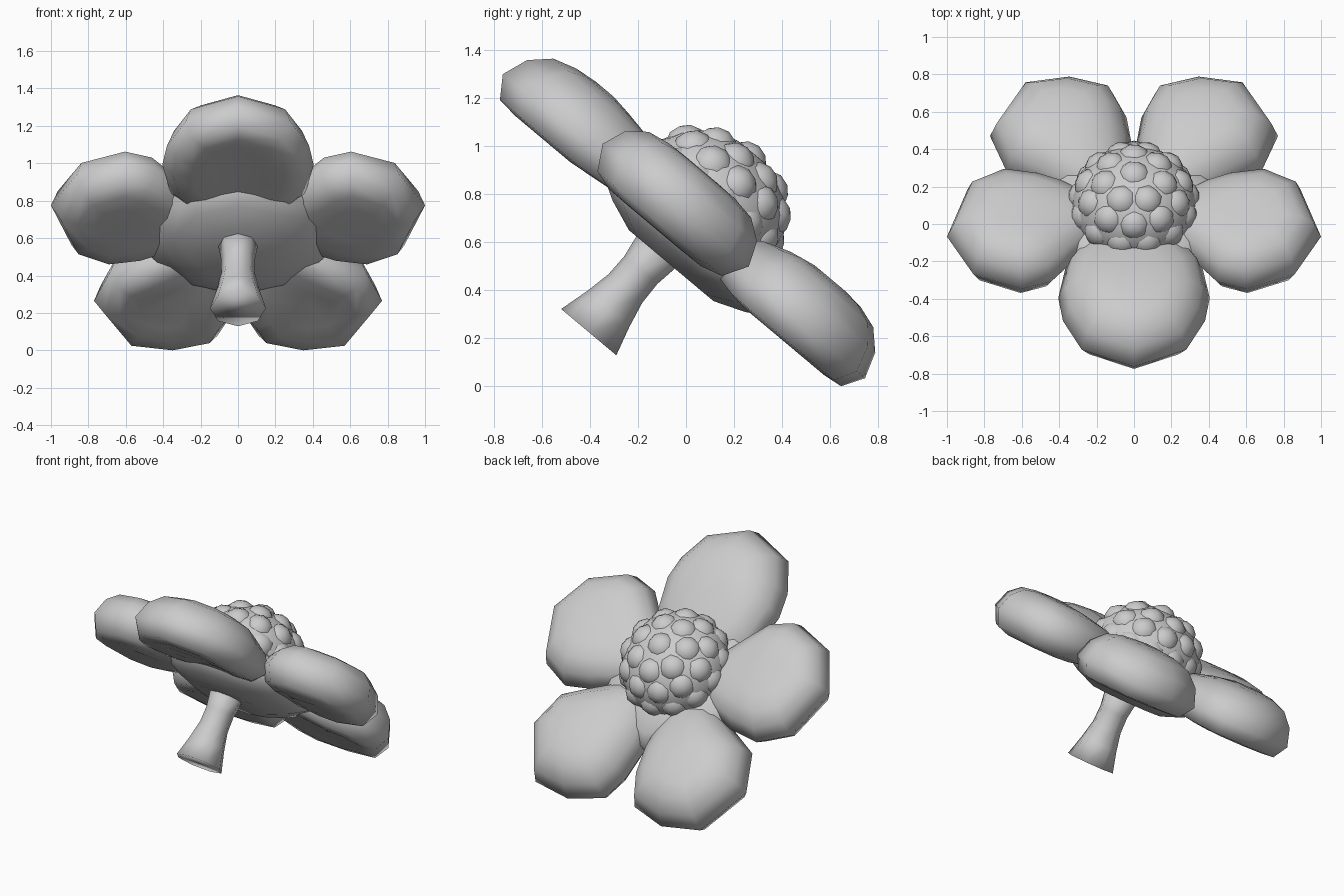
import bpy, bmesh, math
from mathutils import Matrix, Vector

if "Cube" in bpy.data.objects:
    bpy.data.objects.remove(bpy.data.objects["Cube"])

# The flower is built flat (x, v, n) and tilted 40 degrees toward +y
TILT = Matrix.Rotation(math.radians(-40), 4, 'X')
CENTRE_V = -0.41


def finish(bm, name, angle=50):
    bmesh.ops.recalc_face_normals(bm, faces=bm.faces[:])
    bmesh.ops.transform(bm, matrix=TILT, verts=bm.verts[:])
    me = bpy.data.meshes.new(name)
    bm.to_mesh(me)
    bm.free()
    ob = bpy.data.objects.new(name, me)
    bpy.context.collection.objects.link(ob)
    bpy.ops.object.select_all(action='DESELECT')
    ob.select_set(True)
    bpy.context.view_layer.objects.active = ob
    bpy.ops.object.shade_smooth_by_angle(angle=math.radians(angle))
    return ob


def loft(bm, rings):
    loops = [[bm.verts.new(p) for p in r] for r in rings]
    for a, b in zip(loops, loops[1:]):
        k = len(a)
        for i in range(k):
            j = (i + 1) % k
            bm.faces.new((a[i], a[j], b[j], b[i]))
    bm.faces.new(loops[0])
    bm.faces.new(loops[-1])


# Pillow cross-section of a petal: scale of outline, height
PILLOW = [(0.35, 0.415), (0.62, 0.405), (0.85, 0.415), (1.0, 0.505),
          (0.90, 0.615), (0.70, 0.69), (0.45, 0.72), (0.2, 0.73)]


def petal(name, outline, mid, mirror=1, rim_lift=0.0):
    bm = bmesh.new()
    rings = []
    for s, n in PILLOW:
        ring = []
        for x, v in outline:
            px, pv = mid[0] + (x - mid[0]) * s, mid[1] + (v - mid[1]) * s
            # flatten toward the middle of the flower
            r = math.hypot(px, pv - CENTRE_V)
            f = min(1.0, 0.6 + 0.8 * max(0, r - 0.1))
            ring.append((px * mirror, pv, 0.55 + (n - 0.55) * f + rim_lift * s * s))
        rings.append(ring)
    loft(bm, rings)
    finish(bm, name, 85)


half = [(0.28, -1.30), (0.38, -1.10), (0.405, -0.94), (0.36, -0.70), (0.20, -0.45)]
upper = [(0, -1.42)] + half + [(-x, v) for x, v in reversed(half)]
side = [(1.0, -0.55), (0.86, -0.81), (0.60, -0.915), (0.44, -0.86), (0.32, -0.72),
        (0.14, -0.50), (0.16, -0.32), (0.36, -0.20), (0.50, -0.15), (0.70, -0.12),
        (0.89, -0.22)]
lower = [(0.34, 0.55), (0.60, 0.505), (0.77, 0.19), (0.68, -0.06), (0.52, -0.15),
         (0.28, -0.28), (0.08, -0.28), (0.015, -0.02), (0.01, 0.12), (0.04, 0.32),
         (0.11, 0.48)]

# Five petals
petal("upper_petal", upper, (0, -1.02))
for tag, m in (("right", 1), ("left", -1)):
    petal("side_petal_" + tag, side, (0.64, -0.53), m, 0.045)
    petal("lower_petal_" + tag, lower, (0.40, 0.18), m)


def turned(name, profile, sides, v, turn=0.0, angle=50):
    bm = bmesh.new()
    rings = []
    for r, n in profile:
        rings.append([(r * math.sin(2 * math.pi * (i + turn) / sides),
                       v - r * math.cos(2 * math.pi * (i + turn) / sides), n)
                      for i in range(sides)])
    loft(bm, rings)
    finish(bm, name, angle)


# Core joining the petals, and the flared stem
turned("flower_core", [(0.23, 0.345), (0.36, 0.395), (0.49, 0.47), (0.49, 0.55),
                       (0.42, 0.62), (0.25, 0.66)], 10, -0.37, 0, 85)
turned("stem", [(0.15, -0.088), (0.115, 0.04), (0.092, 0.15), (0.09, 0.25), (0.11, 0.38)],
       8, -0.455, 0, 180)

# Knobbly seed head: dome covered in rows of soft, half-sunk bumps
bm = bmesh.new()
bmesh.ops.create_uvsphere(bm, u_segments=24, v_segments=12, radius=1,
                          matrix=Matrix.Translation((0, CENTRE_V, 0.66)) @
                          Matrix.Diagonal((0.335, 0.335, 0.27, 1)))
for row, (count, elev) in enumerate([(13, 2), (11, 30), (7, 56), (1, 90)]):
    for i in range(count):
        a = 2 * math.pi * (i + 0.5 * (row % 2)) / count + math.pi / 2
        e = math.radians(elev)
        p = Vector((0.265 * math.cos(e) * math.cos(a),
                    CENTRE_V + 0.265 * math.cos(e) * math.sin(a),
                    0.665 + 0.205 * math.sin(e)))
        bmesh.ops.create_icosphere(bm, subdivisions=2, radius=0.092,
                                   matrix=Matrix.Translation(p))
finish(bm, "seed_head", 60)
